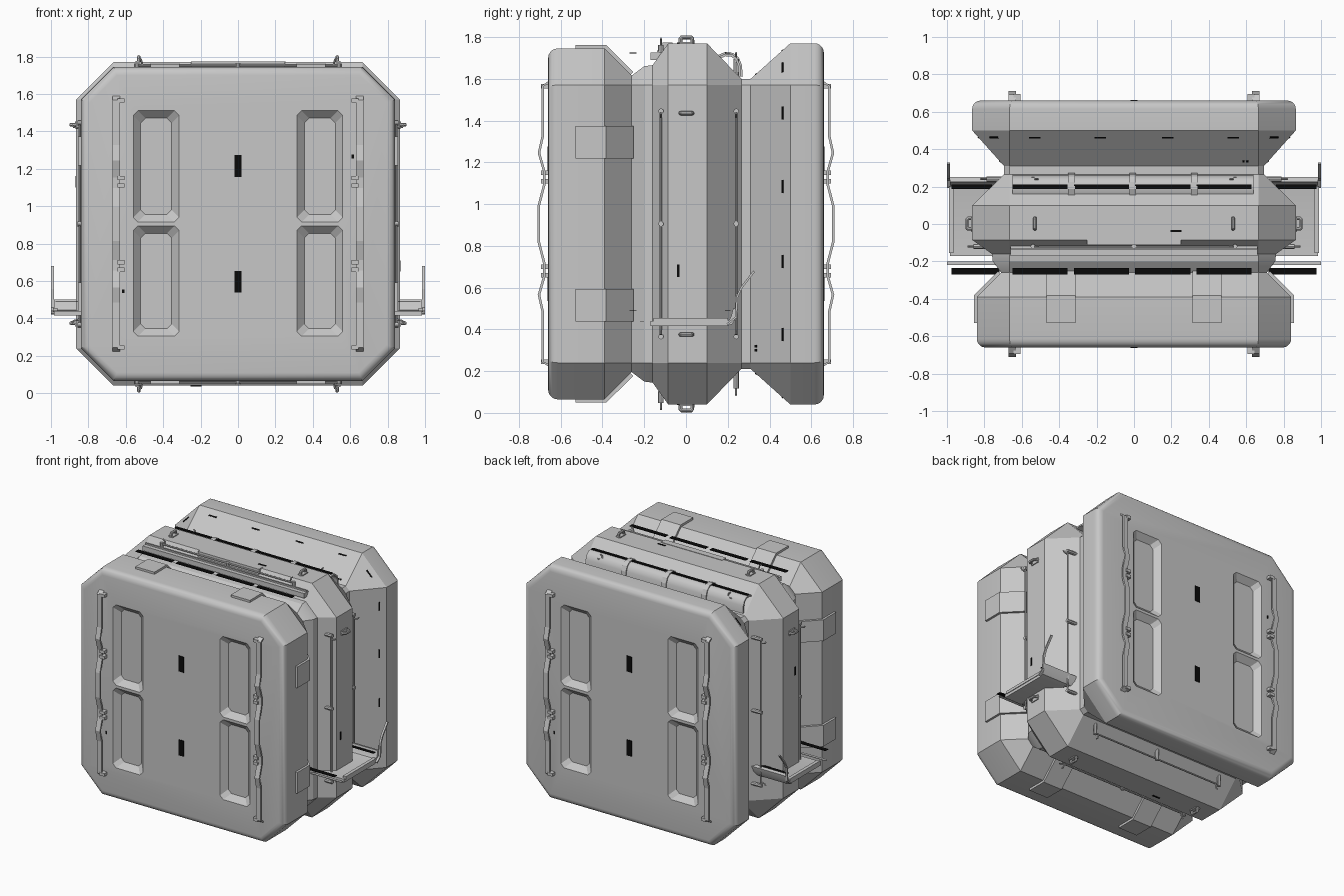
import bpy, bmesh, math
from mathutils import Matrix, Vector

if "Cube" in bpy.data.objects:
    bpy.data.objects.remove(bpy.data.objects["Cube"])


def material(name, value):
    m = bpy.data.materials.new(name)
    m.use_nodes = True
    m.diffuse_color = (value, value, value, 1)
    m.node_tree.nodes["Principled BSDF"].inputs["Base Color"].default_value = (value, value, value, 1)
    return m


GREY = material("light grey", 0.57)
BLACK = material("black", 0.003)
MID = 0.905                       # height of the crate centre
C = 0.665                         # where the corner chamfers start
LIFT = Matrix.Translation((0, 0, MID))
turn = lambda degrees, axis: LIFT @ Matrix.Rotation(math.radians(degrees), 4, axis)
MIRRORS = [LIFT, LIFT @ Matrix.Scale(-1, 4, (1, 0, 0))]
# parts are made for the top side and turned about y to the other sides
SIDES = [turn(90 * k, 'Y') for k in range(4)]
# end faces: the front and the same part turned to the back
ENDS = [LIFT, turn(180, 'Z')]


def finish(name, bm, mat, M=LIFT):
    bmesh.ops.transform(bm, matrix=M, verts=bm.verts)
    bmesh.ops.recalc_face_normals(bm, faces=bm.faces)
    me = bpy.data.meshes.new(name)
    bm.to_mesh(me)
    bm.free()
    me.materials.append(mat)
    ob = bpy.data.objects.new(name, me)
    bpy.context.collection.objects.link(ob)
    return ob


def smooth(ob, angle=30):
    bpy.ops.object.select_all(action='DESELECT')
    ob.select_set(True)
    bpy.context.view_layer.objects.active = ob
    bpy.ops.object.shade_smooth_by_angle(angle=math.radians(angle))


def loft(rings, name, mat, M=LIFT):
    bm = bmesh.new()
    loops = [[bm.verts.new(p) for p in ring] for ring in rings]
    n = len(loops[0])
    for a, b in zip(loops, loops[1:]):
        for i in range(n):
            j = (i + 1) % n
            bm.faces.new((a[i], a[j], b[j], b[i]))
    bm.faces.new(loops[0])
    bm.faces.new(loops[-1])
    return finish(name, bm, mat, M)


def box(name, lo, hi, mat=GREY, M=LIFT):
    ring = lambda z: [(lo[0], lo[1], z), (hi[0], lo[1], z), (hi[0], hi[1], z), (lo[0], hi[1], z)]
    return loft([ring(lo[2]), ring(hi[2])], name, mat, M)


def strip(name, path, x0, x1, t, mat=GREY, M=LIFT):
    """Bent sheet: a (y, z) path thickened by t and extruded along x."""
    pts = [Vector(p) for p in path]
    off = []
    for i, p in enumerate(pts):
        d = (pts[min(i + 1, len(pts) - 1)] - pts[max(i - 1, 0)]).normalized()
        off.append(p + Vector((-d.y, d.x)) * t)
    outline = pts + off[::-1]
    return loft([[(x, p.x, p.y) for p in outline] for x in (x0, x1)], name, mat, M)


def rod(name, path, r, M=LIFT):
    cu = bpy.data.curves.new(name, 'CURVE')
    cu.dimensions = '3D'
    cu.bevel_depth, cu.bevel_resolution, cu.use_fill_caps = r, 2, True
    sp = cu.splines.new('POLY')
    sp.points.add(len(path) - 1)
    for q, p in zip(sp.points, path):
        q.co = (*p, 1)
    tmp = bpy.data.objects.new(name + "_path", cu)
    bm = bmesh.new()
    bm.from_mesh(tmp.to_mesh())
    tmp.to_mesh_clear()
    bpy.data.objects.remove(tmp)
    smooth(finish(name, bm, GREY, M), 40)


def octagon(y, h, inset=0):
    c = min(C - 0.4 * inset, h - 0.02)
    return [(c, y, h), (h, y, c), (h, y, -c), (c, y, -h),
            (-c, y, -h), (-h, y, -c), (-h, y, c), (-c, y, h)]


def round_end(h, y, s, r=0.045, n=5):
    """Rounded rim rings, from the end face inwards: (y, half size, inset)."""
    angles = [math.pi / 2 * i / n for i in range(n + 1)]
    insets = [r * (1 - math.sin(t)) for t in angles]
    return [(y + s * r * (1 - math.cos(t)), h - g, g) for t, g in zip(angles, insets)]


# Body: front slab, grooved middle section and back slab in one loft
profile = round_end(0.84, -0.66, 1)
profile += [(-0.39, 0.84), (-0.26, 0.71), (-0.2, 0.755), (-0.16, 0.76), (-0.085, 0.865),
            (0.1, 0.865), (0.265, 0.695), (0.31, 0.695), (0.5, 0.865)]
profile += round_end(0.865, 0.66, -1)[::-1]
body = loft([octagon(*p) for p in profile], "crate_body", GREY)

# Pressed panels in both end faces
for M in ENDS:
    for s in (-1, 1):
        for z0, z1 in ((-0.6, -0.01), (0.01, 0.605)):
            rings = []
            for y, g in ((-0.68, -0.02), (-0.62, 0.04)):
                x0, x1, a, b, r = 0.315 + g, 0.56 - g, z0 + g, z1 - g, 0.025
                rings.append([(s * x, y, z) for x, z in (
                    (x0 + r, a), (x1 - r, a), (x1, a + r), (x1, b - r),
                    (x1 - r, b), (x0 + r, b), (x0, b - r), (x0, a + r))])
            cutter = loft(rings, "panel_cutter", GREY, M)
            cutter.hide_render = True
            mod = body.modifiers.new("panel", 'BOOLEAN')
            mod.object, mod.solver = cutter, 'EXACT'
            bpy.context.view_layer.objects.active = body
            bpy.ops.object.modifier_apply(modifier="panel")
            bpy.data.objects.remove(cutter)
smooth(body, 25)

# Wavy protective rails, clamps and labels on both end faces
half = [(-0.655, 0.672), (-0.68, 0.66), (-0.68, 0.42), (-0.698, 0.34),
        (-0.672, 0.25), (-0.672, 0.19), (-0.698, 0.09)]
rail = half + [(y, -z) for y, z in half[::-1]]
for M in ENDS:
    for s in (-1, 1):
        x0, x1 = sorted((s * 0.632, s * 0.67))
        strip("end_rail", rail, x0, x1, -0.012, GREY, M)
        x0, x1 = sorted((s * 0.607, s * 0.645))
        for z in (0.66, 0.245, 0.205, -0.205, -0.245, -0.66):
            box("rail_clamp", (x0, -0.694, z - 0.011), (x1, -0.655, z + 0.011), GREY, M)
        box("end_dot", (s * 0.614 - 0.006, -0.664, s * 0.36 - 0.01),
            (s * 0.614 + 0.006, -0.657, s * 0.36 + 0.01), BLACK, M)
    for z in (0.31, -0.31):
        box("end_label", (-0.02, -0.664, z - 0.058), (0.02, -0.657, z + 0.058), BLACK, M)

for M in SIDES:
    # Clip plates bent over the shoulder of the front slab
    for x in (-0.39, 0.39):
        strip("clip_plate", [(-0.53, 0.838), (-0.39, 0.84), (-0.265, 0.715)], x - 0.078, x + 0.078, 0.018, GREY, M)
    # Grab rods with three standoffs on each side of the middle section
    for y, z, base in ((-0.12, 0.848, 0.8), (0.24, 0.78, 0.7)):
        rod("grab_rod", [(-0.54, y, z), (0.54, y, z)], 0.006, M)
        for x in (-0.54, 0, 0.54):
            rod("rod_standoff", [(x, y, base), (x, y, z + 0.009)], 0.013, M)
        for x in (-0.51, 0.51):
            out = math.copysign(0.02, x)
            rod("rod_hook", [(x, y, z), (x + out * 0.4, y, z + 0.03), (x + out, y, z + 0.04)], 0.005, M)
    # Small lifting loops
    for x in (-0.53, 0.53):
        rod("lifting_loop", [(x, -0.026, 0.84), (x, -0.026, 0.886), (x, -0.02, 0.893),
                             (x, 0.024, 0.893), (x, 0.03, 0.886), (x, 0.03, 0.84)], 0.01, M)
        box("loop_base", (x - 0.018, -0.03, 0.85), (x + 0.018, 0.034, 0.872), GREY, M)
    # Small marks
    for x in (-0.53, -0.18, 0.18, 0.53):
        strip("slope_mark", [(0.459, 0.828), (0.466, 0.8345)], x - 0.031, x + 0.031, 0.003, BLACK, M)
    for x in (0.585, 0.605):
        strip("slope_dot", [(0.331, 0.7135), (0.339, 0.721)], x - 0.006, x + 0.006, 0.003, BLACK, M)
    box("side_mark", (0.195, -0.044, 0.86), (0.255, -0.032, 0.868), BLACK, M)
for angle in (-45, 45):
    strip("corner_mark", [(0.459, 1.0565), (0.467, 1.0615)], -0.031, 0.031, 0.004, BLACK, turn(angle, 'Y'))

# Folded step on the top: ledge, centre plate, curved cover and dark grips
box("top_ledge", (-0.66, -0.17, 0.785), (0.66, -0.09, 0.82))
box("ledge_lip", (-0.66, -0.14, 0.82), (0.66, -0.13, 0.83))
box("centre_plate", (-0.25, -0.112, 0.82), (0.25, -0.065, 0.868))
cover = [(0.16, 0.79), (0.19, 0.803), (0.218, 0.8), (0.237, 0.785), (0.248, 0.757), (0.252, 0.705)]
for i in range(4):
    x0 = -0.65 + i * 0.328
    smooth(strip("curved_cover", cover, x0, x0 + 0.305, 0.012), 40)
    box("cover_grip", (x0, 0.187, 0.817), (x0 + 0.295, 0.212, 0.821), BLACK)
    box("slot_grip", (x0, -0.27, 0.817), (x0 + 0.295, -0.236, 0.821), BLACK)
for x in (-0.334, -0.006, 0.322):
    strip("cover_bracket", cover, x - 0.018, x + 0.018, 0.02)

# Fold-down steps on the left and right sides
tread = [(-0.17, -0.49), (0.19, -0.49), (0.222, -0.48), (0.24, -0.45), (0.25, -0.41)]
arm = [(0.2, -0.485), (0.243, -0.45), (0.25, -0.35), (0.268, -0.31), (0.33, -0.23)]
for M in MIRRORS:
    smooth(strip("side_step", tread, 0.7, 0.985, 0.025, GREY, M), 40)
    box("step_rim", (0.965, -0.155, -0.47), (0.99, 0.2, -0.45), GREY, M)
    strip("step_arm", arm, 0.985, 1.0, 0.01, GREY, M)
    box("step_edge", (0.72, -0.22, -0.468), (1.0, -0.2, -0.464), GREY, M)
    box("step_grip_front", (0.72, -0.27, -0.415), (0.975, -0.236, -0.412), BLACK, M)
    box("step_grip_back", (0.76, 0.187, -0.415), (0.975, 0.212, -0.412), BLACK, M)
